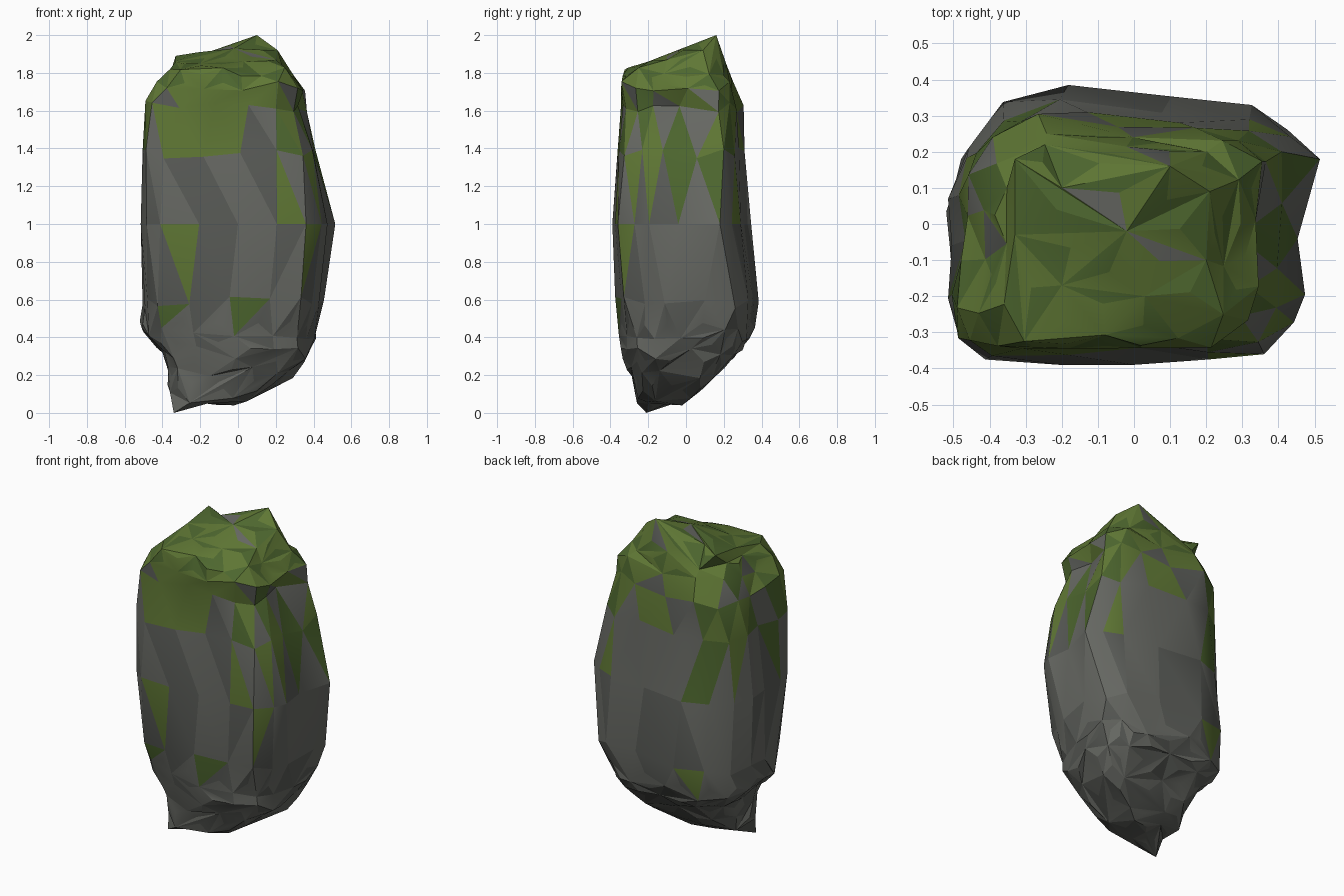
import bpy, bmesh, math, random
from mathutils import Vector

if "Cube" in bpy.data.objects:
    bpy.data.objects.remove(bpy.data.objects["Cube"])

random.seed(5)

# Plan outline of the boulder, counter-clockwise, scaled to about -1..1
OUTLINE = [(1.0, .55), (.84, .72), (.62, .85), (.15, .9), (-.4, 1.0), (-.7, .84),
           (-.9, .56), (-1.0, .25), (-.98, -.1), (-1.0, -.5), (-.94, -.8), (-.8, -.96),
           (-.4, -1.0), (0, -1.0), (.4, -.96), (.7, -.92), (.86, -.68), (.92, -.47), (.88, -.05)]

# Horizontal sections: z, x min, x max, y min, y max, vertex count, phase, corner fullness
SECTIONS = [(.08, -.36, .05, -.26, .07, 7, .3, 0),
            (.21, -.37, .29, -.29, .17, 11, 0, -.1),
            (.32, -.40, .385, -.335, .29, 14, .5, -.1),
            (.42, -.51, .41, -.355, .365, 16, 0, -.18),
            (.58, -.505, .455, -.375, .385, 17, .5, -.08),
            (1.0, -.515, .515, -.39, .345, 19, 0, 0),
            (1.38, -.505, .41, -.365, .31, 18, .5, .12),
            (1.62, -.49, .365, -.345, .305, 18, 0, .15),
            (1.72, -.43, .355, -.345, .25, 15, .5, .08),
            (1.81, -.36, .29, -.325, .22, 12, 0, .15)]


def fit(values, lo, hi):
    a, b = min(values), max(values)
    return [lo + (v - a) / (b - a) * (hi - lo) for v in values]


def section(z, x0, x1, y0, y1, count, phase, full):
    pts = []
    for i in range(count):
        t = (i + phase) / count * len(OUTLINE)
        a = Vector(OUTLINE[int(t) % len(OUTLINE)])
        b = Vector(OUTLINE[(int(t) + 1) % len(OUTLINE)])
        p = a.lerp(b, t % 1)
        rough = 0 if z == 1.0 else .03
        pts.append(p * (1 + full * abs(p.x * p.y) + random.uniform(-rough, rough)))
    xs = fit([p.x for p in pts], x0, x1)
    ys = fit([p.y for p in pts], y0, y1)
    wobble = 0 if z == 1.0 else .035
    return [Vector((x, y, z + random.uniform(-wobble, wobble))) for x, y in zip(xs, ys)]


bm = bmesh.new()


def ordered(points):
    """Sort a loop by angle around its own centre and return (angle, vertex) pairs."""
    c = Vector(((min(p.x for p in points) + max(p.x for p in points)) / 2,
                (min(p.y for p in points) + max(p.y for p in points)) / 2, 0))
    return sorted(((math.atan2(p.y - c.y, p.x - c.x), bm.verts.new(p)) for p in points),
                  key=lambda pair: pair[0])


def bridge(low, high):
    """Triangulate between two loops that may have different counts."""
    i = j = 0
    n, m = len(low), len(high)

    def angle(loop, k):
        return loop[k % len(loop)][0] + 2 * math.pi * (k // len(loop))

    while i < n or j < m:
        a, b = low[i % n][1], high[j % m][1]
        if j == m or (i < n and angle(low, i + 1) < angle(high, j + 1)):
            bm.faces.new((a, low[(i + 1) % n][1], b))
            i += 1
        else:
            bm.faces.new((a, high[(j + 1) % m][1], b))
            j += 1


def fan(loop, point):
    tip = bm.verts.new(point)
    for k in range(len(loop)):
        bm.faces.new((loop[k][1], loop[(k + 1) % len(loop)][1], tip))


# Pointed foot, body, and crown with its two peaks
foot = [Vector(p) for p in ((-.34, -.21, 0), (-.16, -.20, .05), (-.02, -.02, .04),
                            (-.2, .0, .07))]
crown = [Vector(p) for p in ((-.33, .18, 1.89), (-.33, -.03, 1.86), (-.2, -.17, 1.85),
                             (.03, -.2, 1.86), (.2, -.1, 1.87), (.21, .09, 1.92),
                             (.1, .16, 2.0), (-.2, .1, 1.895))]
loops = [ordered(pts) for pts in [foot] + [section(*s) for s in SECTIONS] + [crown]]
for low, high in zip(loops, loops[1:]):
    bridge(low, high)
fan(loops[0], (-.17, -.1, .05))
fan(loops[-1], (-.02, -.02, 1.93))
bmesh.ops.recalc_face_normals(bm, faces=bm.faces)

# Extra chips on the larger faces of the crown and the underside
for f in [f for f in bm.faces if f.calc_area() > .008]:
    z = f.calc_center_median().z
    if z < .5 or z > 1.72:
        bmesh.ops.poke(bm, faces=[f], offset=random.uniform(-.008, .018))

# Moss covers the crown and runs down the sides in pointed streaks
for f in bm.faces:
    zs = sorted(v.co.z for v in f.verts)
    centre = sum(zs) / 3
    points_down = zs[2] - zs[1] < zs[1] - zs[0]
    if centre > 1.68:
        chance = .95
    elif centre > 1.42:
        chance = .6
    elif centre > 1.0:
        chance = .5 if points_down else .12
    elif centre > .5:
        chance = .2 if points_down else 0
    else:
        chance = 0
    moss = random.random() < chance
    f.material_index = (2 if moss else 0) + int(random.random() < .35)

mesh = bpy.data.meshes.new("mossy_boulder")
bm.to_mesh(mesh)
bm.free()
for name, colour in (("stone", (.135, .14, .125, 1)), ("dark_stone", (.1, .105, .095, 1)),
                     ("moss", (.115, .185, .035, 1)), ("dark_moss", (.075, .135, .028, 1))):
    mat = bpy.data.materials.new(name)
    mat.diffuse_color = colour
    mat.use_nodes = True
    mat.node_tree.nodes["Principled BSDF"].inputs["Base Color"].default_value = mat.diffuse_color
    mesh.materials.append(mat)

boulder = bpy.data.objects.new("mossy_boulder", mesh)
bpy.context.collection.objects.link(boulder)
bpy.context.view_layer.objects.active = boulder
boulder.select_set(True)
bpy.ops.object.shade_smooth_by_angle(angle=math.radians(16))
